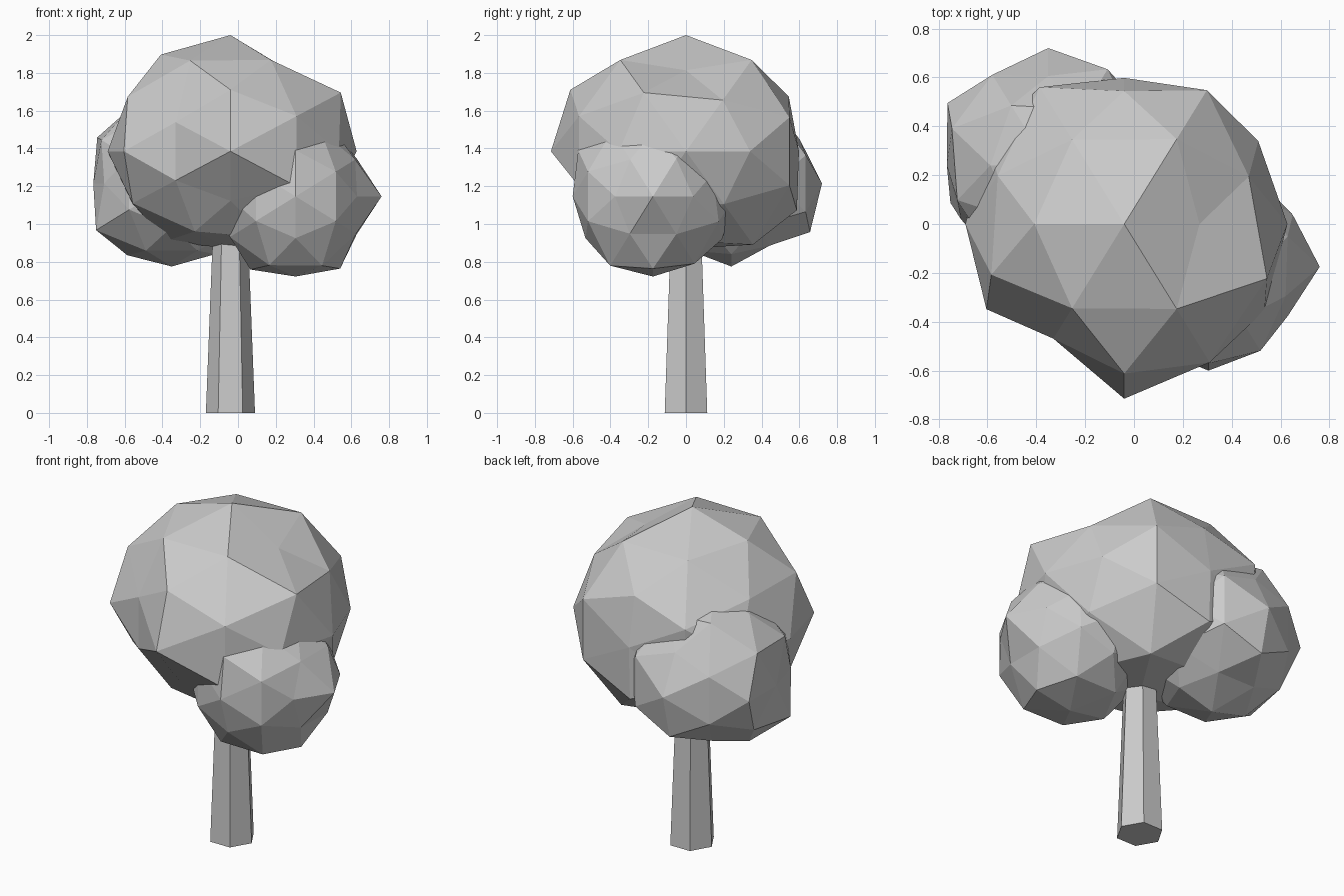
import bpy, bmesh, math
from mathutils import Vector

grey = bpy.data.materials.new("plain_grey")
grey.diffuse_color = (0.6, 0.6, 0.6, 1)


def finish(bm, name):
    bmesh.ops.recalc_face_normals(bm, faces=bm.faces)
    mesh = bpy.data.meshes.new(name)
    bm.to_mesh(mesh)
    bm.free()
    mesh.materials.append(grey)
    obj = bpy.data.objects.new(name, mesh)
    bpy.context.collection.objects.link(obj)
    return obj


# Directions of a once-subdivided icosahedron with an edge midpoint on top
def sphere_directions():
    dirs = [(1, 0, 0), (-1, 0, 0), (0, 1, 0), (0, -1, 0), (0, 0, 1), (0, 0, -1)]
    for f in ((.851, .526, 0), (.526, 0, .851), (0, .851, .526),
              (.309, .5, .809), (.5, .809, .309), (.809, .309, .5)):
        sx, sy, sz = [(-1, 1) if c else (1,) for c in f]
        dirs += [(f[0]*a, f[1]*b, f[2]*c) for a in sx for b in sy for c in sz]
    return [Vector(d).normalized() for d in dirs]


# Lumpy leaf clump: each direction gets its own radius
def clump(name, centre, radii, squash=1.0):
    bm = bmesh.new()
    dirs = sphere_directions()
    verts = [bm.verts.new(d) for d in dirs]
    bmesh.ops.convex_hull(bm, input=verts)
    for v, d, r in zip(verts, dirs, radii):
        v.co = Vector(centre) + Vector((d.x*r, d.y*r, d.z*r*squash))
    return finish(bm, name)


# Tapered six-sided trunk
bm = bmesh.new()
rings = []
for z, r in ((0, .13), (1.0, .091)):
    rings.append([bm.verts.new((-.04 + r*math.cos(i*math.pi/3),
                                r*math.sin(i*math.pi/3), z)) for i in range(6)])
for i in range(6):
    j = (i + 1) % 6
    bm.faces.new((rings[0][i], rings[0][j], rings[1][j], rings[1][i]))
bm.faces.new(rings[0][::-1])
bm.faces.new(rings[1])
finish(bm, "trunk")

# Main crown
clump("main_crown", (-.04, 0, 1.385), [
    .668, .65, .598, .715, .715, .60,
    .663, .66, .675, .645, .65, .70, .65, .586, .58, .72, .69, .64,
    .61, .69, .65, .69, .66, .695, .71, .695,
    .58, .58, .66, .692, .70, .70, .677, .677,
    .64, .672, .65, .64, .65, .722, .65, .63], .86)

# Front right clump
clump("right_clump", (.305, -.175, 1.146), [
    .455, .44, .44, .425, .44, .424,
    .42, .42, .382, .405, .455, .44, .449, .40, .42, .465, .43, .42,
    .45, .43, .44, .43, .453, .43, .44, .42,
    .42, .42, .43, .43, .425, .425, .43, .39,
    .43, .43, .43, .43, .395, .39, .40, .40])

# Back left clump
clump("left_clump", (-.351, .24, 1.215), [
    .44, .415, .48, .44, .45, .44,
    .42, .485, .45, .45, .447, .45, .44, .45, .44, .44, .49, .43,
    .44, .44, .407, .49, .44, .44, .407, .46,
    .45, .45, .458, .458, .45, .45, .486, .486,
    .495, .46, .45, .487, .45, .45, .45, .45])
